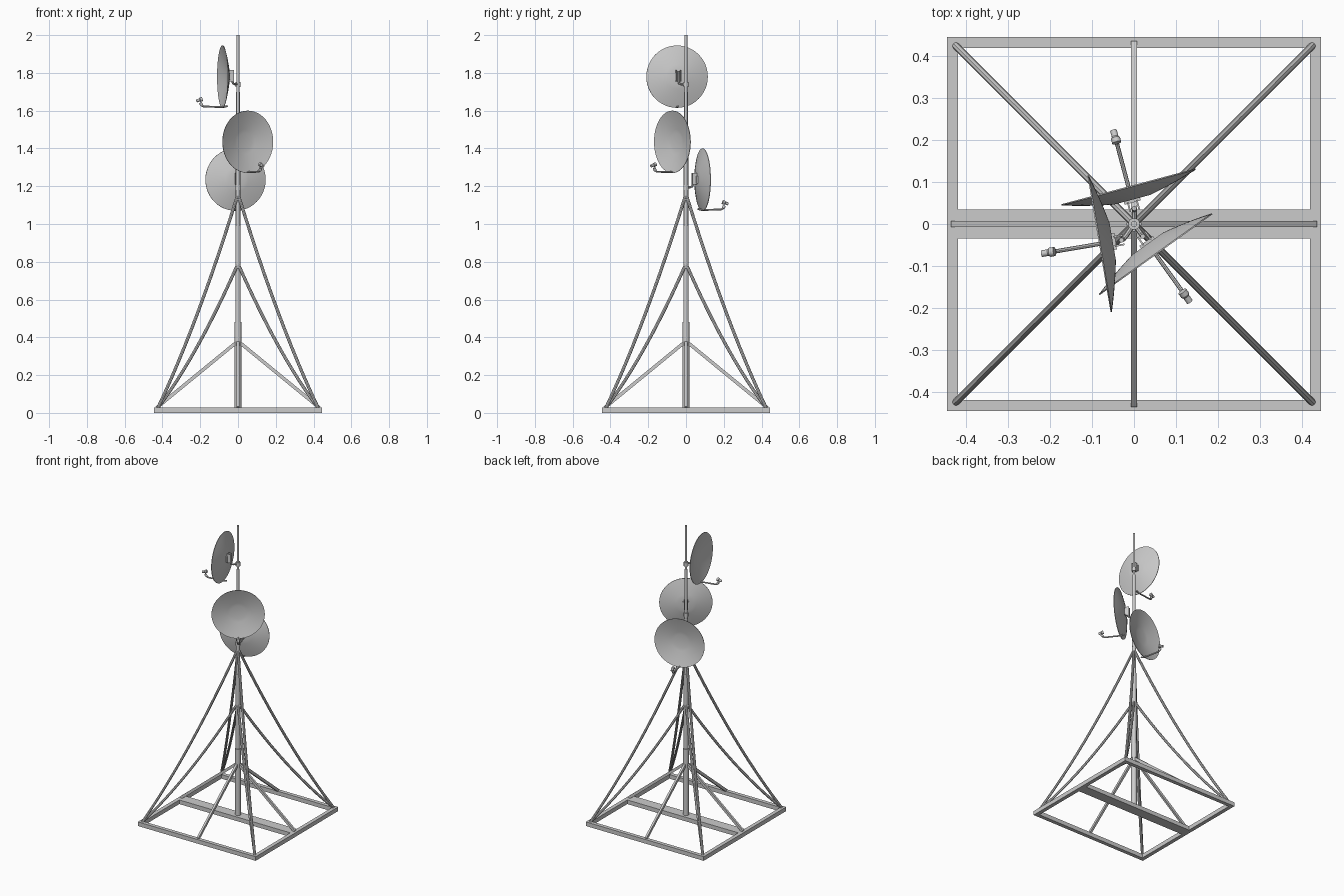
import bpy, bmesh, math
from mathutils import Vector, Matrix

if "Cube" in bpy.data.objects:
    bpy.data.objects.remove(bpy.data.objects["Cube"])

def smooth(ob):
    bpy.ops.object.select_all(action='DESELECT')
    ob.select_set(True)
    bpy.context.view_layer.objects.active = ob
    bpy.ops.object.shade_smooth_by_angle(angle=math.radians(35))

def box(name, center, size, mat=Matrix()):
    bm = bmesh.new()
    bmesh.ops.create_cube(bm, size=1, matrix=Matrix.Translation(center) @ Matrix.Diagonal((*size, 1)))
    bm.transform(mat)
    me = bpy.data.meshes.new(name)
    bm.to_mesh(me)
    bm.free()
    ob = bpy.data.objects.new(name, me)
    bpy.context.collection.objects.link(ob)
    return ob

def lathe(name, profile, mat=Matrix(), seg=16):
    """Revolve (radius, height) points around local z."""
    bm = bmesh.new()
    rings = []
    for r, z in profile:
        if r == 0:
            rings.append([bm.verts.new((0, 0, z))] * seg)
        else:
            rings.append([bm.verts.new((r * math.cos(2 * math.pi * i / seg), r * math.sin(2 * math.pi * i / seg), z))
                          for i in range(seg)])
    for a, b in zip(rings, rings[1:]):
        for i in range(seg):
            j = (i + 1) % seg
            bm.faces.new(list(dict.fromkeys((a[i], a[j], b[j], b[i]))))
    bmesh.ops.recalc_face_normals(bm, faces=bm.faces)
    bm.transform(mat)
    me = bpy.data.meshes.new(name)
    bm.to_mesh(me)
    bm.free()
    ob = bpy.data.objects.new(name, me)
    bpy.context.collection.objects.link(ob)
    smooth(ob)
    return ob

def tube(name, pts, radius, mat=Matrix()):
    cu = bpy.data.curves.new(name, 'CURVE')
    cu.dimensions = '3D'
    cu.bevel_depth = radius
    cu.bevel_resolution = 2
    cu.use_fill_caps = True
    sp = cu.splines.new('POLY')
    sp.points.add(len(pts) - 1)
    for p, co in zip(sp.points, pts):
        p.co = (*(mat @ Vector(co)), 1)
    ob = bpy.data.objects.new(name, cu)
    bpy.context.collection.objects.link(ob)
    bpy.ops.object.select_all(action='DESELECT')
    ob.select_set(True)
    bpy.context.view_layer.objects.active = ob
    bpy.ops.object.convert(target='MESH')
    smooth(bpy.context.view_layer.objects.active)

# Base frame with a wide centre plank
H = 0.028
for s in (-1, 1):
    box("base_side_rail", (s * 0.432, 0, H / 2), (0.026, 0.89, H))
    box("base_cross_rail", (0, s * 0.432, H / 2), (0.838, 0.026, H))
box("base_centre_plank", (0, 0, H / 2), (0.838, 0.07, H))

# Telescoping mast
lathe("mast", [(0, 0.02), (0.018, 0.02), (0.018, 0.48), (0.0145, 0.48), (0.0145, 0.99), (0.012, 0.99),
               (0.012, 1.37), (0.0095, 1.37), (0.0095, 1.7), (0.0075, 1.7), (0.0075, 2.0), (0, 2.0)])

# Straight braces from the rails to the mast
for k in range(4):
    length, ang = math.hypot(0.43, 0.352), math.atan2(0.352, 0.43)
    m = (Matrix.Rotation(k * math.pi / 2, 4, 'Z') @ Matrix.Translation((0.43, 0, 0.028))
         @ Matrix.Rotation(ang, 4, 'Y'))
    box("mast_brace", (-length / 2, 0, 0), (length, 0.014, 0.018), m)

# Sagging guy lines from the corners
for sx in (-1, 1):
    for sy in (-1, 1):
        for top, sag in ((1.16, 0.06), (0.79, 0.05)):
            pts = []
            for i in range(13):
                t = i / 12
                d = 0.425 * (1 - t)
                pts.append((sx * d, sy * d, 0.025 + (top - 0.025) * t - 4 * sag * t * (1 - t)))
            tube("guy_line", pts, 0.0085)

# Three dishes: facing (x, y), height, sideways offset
R, DEPTH, T = 0.165, 0.03, 0.003
def dish(face, z, side):
    n = Vector((*face, 0)).normalized()
    x = Vector((n.y, -n.x, 0))
    m = Matrix((x, n, (0, 0, 1))).transposed().to_4x4()
    m = Matrix.Translation((0, 0, z)) @ m
    off = m @ Matrix.Translation((side, 0, 0))
    # Shallow bowl with flat centre, opening along local y
    inner = [(0, 0.06), (0.045, 0.06)]
    for i in range(1, 7):
        r = 0.045 + (R - 0.045) * i / 6
        f = i / 6
        inner.append((r, 0.06 + DEPTH * (0.75 * f + 0.25 * f * f)))
    outer = [(r, h - T) for r, h in reversed(inner)]
    lathe("dish_bowl", inner + outer, off @ Matrix.Rotation(-math.pi / 2, 4, 'X'), 48)
    # Mounting pipe, clamp and bracket
    tube("dish_mount_pipe", [(0, 0, -0.04), (side * 0.7, 0.022, -0.04), (side * 0.95, 0.031, -0.036),
                             (side, 0.036, -0.025), (side, 0.036, 0.03)], 0.006, m)
    lathe("mast_clamp", [(0, -0.055), (0.014, -0.055), (0.014, -0.028), (0, -0.028)], m)
    box("dish_back_plate", (0, 0.054, 0), (0.04, 0.008, 0.04), off)
    for s in (-1, 1):
        box("dish_bracket", (s * 0.011, 0.042, 0.005), (0.004, 0.024, 0.06), off)
    # Feed arm and receiver
    tube("feed_arm", [(0, 0.062, -0.155), (0, 0.084, -0.161), (0, 0.19, -0.158), (0, 0.205, -0.15)], 0.005, off)
    d = off @ Matrix.Translation((0, 0.2, -0.152)) @ Matrix.Rotation(-math.radians(30), 4, 'X')
    lathe("receiver_neck", [(0, 0), (0.008, 0), (0.008, 0.016), (0, 0.016)], d)
    h = off @ Matrix.Translation((0, 0.226, -0.128)) @ Matrix.Rotation(math.radians(72), 4, 'X')
    lathe("receiver_head", [(0, -0.002), (0.008, -0.002), (0.008, 0.014), (0.011, 0.018), (0.011, 0.03), (0, 0.03)], h)

dish((-0.986, -0.167), 1.78, -0.033)
dish((0.583, -0.813), 1.435, 0.0)
dish((-0.257, 0.966), 1.235, 0.01)
